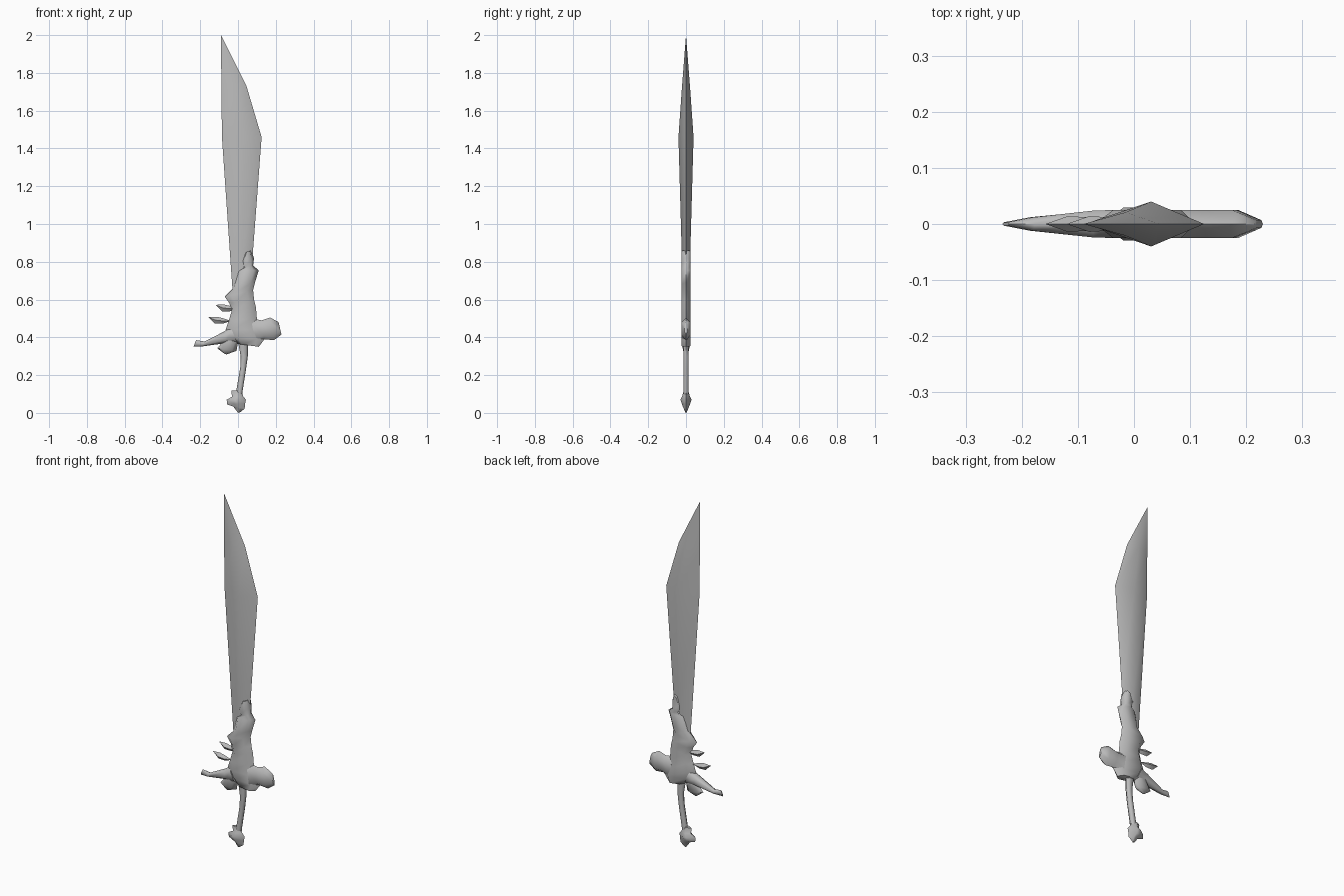
import bpy, bmesh, math

cube = bpy.data.objects.get("Cube")
if cube:
    bpy.data.objects.remove(cube, do_unlink=True)

steel = bpy.data.materials.new("grey steel")
steel.use_nodes = True
GREY = (0.5, 0.5, 0.5, 1)
steel.diffuse_color = GREY
steel.node_tree.nodes["Principled BSDF"].inputs["Base Color"].default_value = GREY


def loft(name, stations, front=0.22, back=0.78):
    """Skin stations (x, z, x, z, half depth): two edge points with a raised
    flat between the fractions front and back of the way across."""
    bm = bmesh.new()
    rings = []
    for ax, az, bx, bz, depth in stations:
        def at(f, y):
            return bm.verts.new((ax + (bx - ax) * f, y, az + (bz - az) * f))
        fracs = [front] if front == back else [front, back]
        ring = [at(0, 0)] + [at(f, -depth) for f in fracs]
        ring += [at(1, 0)] + [at(f, depth) for f in reversed(fracs)]
        rings.append(ring)
    n = len(rings[0])
    for lower, upper in zip(rings, rings[1:]):
        for i in range(n):
            j = (i + 1) % n
            bm.faces.new((lower[i], lower[j], upper[j], upper[i]))
    bm.faces.new(rings[0])
    bm.faces.new(rings[-1])
    bmesh.ops.remove_doubles(bm, verts=bm.verts, dist=0.0005)
    bmesh.ops.recalc_face_normals(bm, faces=bm.faces)
    mesh = bpy.data.meshes.new(name)
    bm.to_mesh(mesh)
    bm.free()
    mesh.materials.append(steel)
    obj = bpy.data.objects.new(name, mesh)
    bpy.context.collection.objects.link(obj)
    bpy.ops.object.select_all(action='DESELECT')
    obj.select_set(True)
    bpy.context.view_layer.objects.active = obj
    bpy.ops.object.shade_smooth_by_angle(angle=math.radians(65))
    return obj


# Blade: diamond section swelling toward a clipped point
loft("blade", [
    (-.015, .45, .05, .45, .017),
    (-.043, .85, .08, .865, .023),
    (-.085, 1.46, .125, 1.46, .04),
    (-.088, 1.73, .045, 1.73, .021),
    (-.09, 2.0, -.09, 2.0, 0)], .55, .55)

# Guard body: jagged socket around the blade root
loft("guard_body", [
    (0, .365, .11, .35, .025),
    (-.045, .40, .14, .39, .025),
    (-.065, .44, .12, .44, .025),
    (-.05, .485, .10, .50, .025),
    (-.035, .535, .095, .56, .025),
    (-.045, .58, .085, .60, .025),
    (-.07, .615, .08, .65, .025),
    (-.025, .66, .09, .69, .025),
    (-.01, .75, .11, .755, .025),
    (.025, .77, .08, .78, .025),
    (.012, .80, .085, .82, .025),
    (.04, .85, .068, .86, .024)])

# Left knob, right horn and the fang under the guard
loft("guard_knob", [
    (.07, .50, .09, .36, .025),
    (.125, .49, .14, .39, .025),
    (.17, .505, .19, .385, .025),
    (.215, .48, .23, .415, .007)])
loft("guard_horn", [
    (-.04, .455, 0, .365, .025),
    (-.075, .43, -.06, .37, .024),
    (-.177, .378, -.188, .352, .012),
    (-.222, .385, -.235, .352, .003)])
loft("guard_fang", [
    (-.07, .39, 0, .375, .022),
    (-.11, .342, -.008, .328, .016),
    (-.07, .312, -.06, .31, .004)])

# Two small quills
for name, x, z in (("lower_quill", -.158, .507), ("upper_quill", -.12, .572)):
    loft(name, [
        (x, z, x, z, 0),
        (x + .045, z + .002, x + .035, z - .034, .014),
        (x + .075, z - .005, x + .075, z - .035, .012),
        (x + .12, z - .02, x + .12, z - .02, 0)], .5, .5)

# Curved grip and lumpy pommel
loft("grip", [
    (0, .38, .055, .38, .014),
    (.014, .30, .052, .30, .014),
    (.012, .24, .043, .235, .014),
    (-.012, .10, .022, .10, .014)])
loft("pommel", [
    (-.035, .118, .022, .12, .012),
    (-.032, .085, .026, .09, .02),
    (-.06, .07, .042, .07, .029),
    (-.058, .045, .038, .05, .022),
    (-.025, .034, .035, .022, .014),
    (0, 0, .012, .004, .003)], .4, .6)
